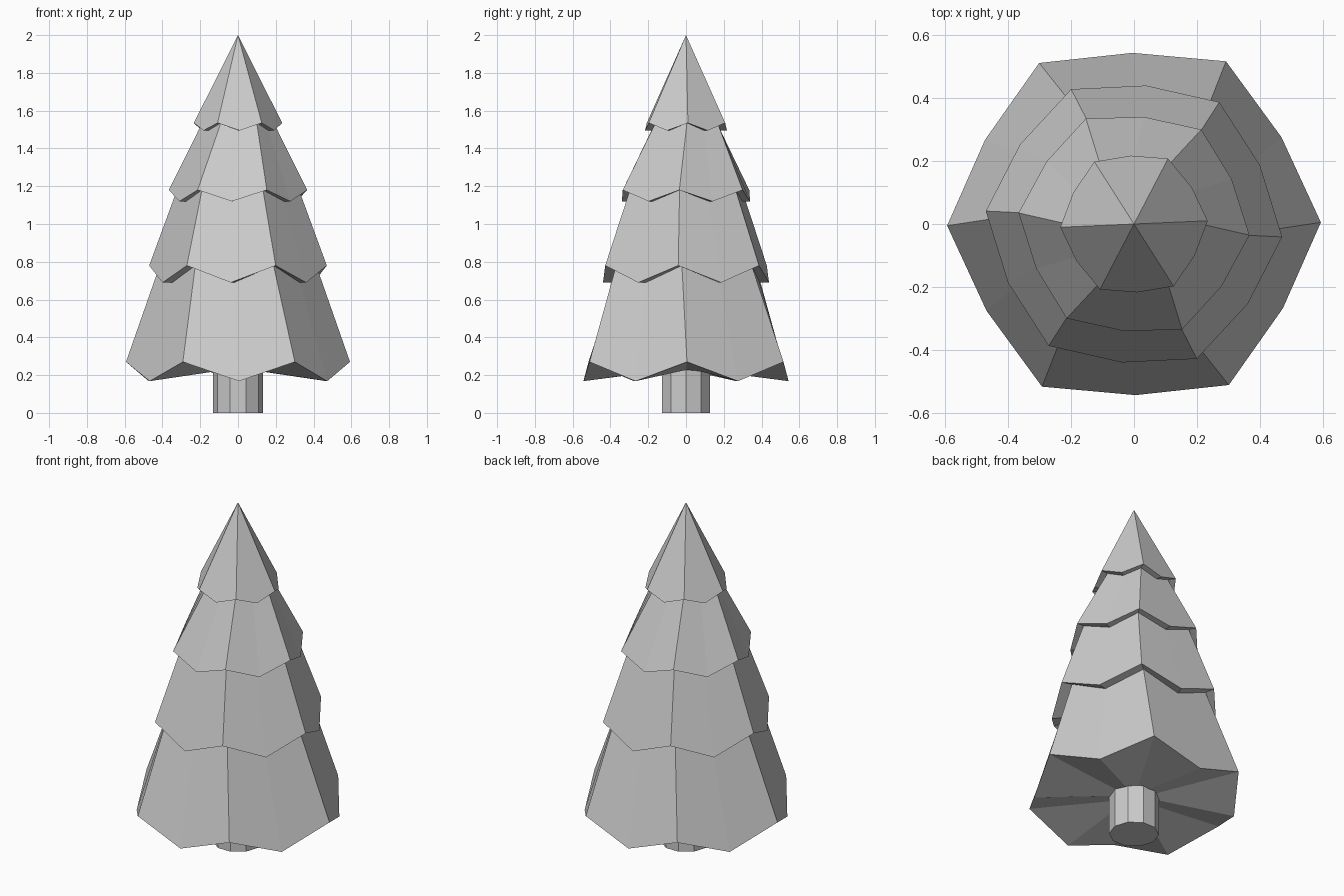
import bpy, bmesh
from math import cos, sin, radians

if "Cube" in bpy.data.objects:
    bpy.data.objects.remove(bpy.data.objects["Cube"])


def finish(bm, name):
    bmesh.ops.recalc_face_normals(bm, faces=bm.faces)
    mesh = bpy.data.meshes.new(name)
    bm.to_mesh(mesh)
    bm.free()
    obj = bpy.data.objects.new(name, mesh)
    bpy.context.collection.objects.link(obj)
    return obj


def ring(bm, twist, r_corner, z_corner, r_mid, z_mid):
    """Zigzag hexagon: six high corners alternating with six low side midpoints."""
    verts = []
    for i in range(12):
        r, z = (r_mid, z_mid) if i % 2 else (r_corner, z_corner)
        a = radians(30 * i + twist)
        verts.append(bm.verts.new((r * cos(a), r * sin(a), z)))
    return verts


# Foliage: one stepped shell, each tier flaring to a rim then tucking in underneath
profile = [  # twist, corner radius, corner z, midpoint radius, midpoint z
    (2.5, 0.234, 1.535, 0.217, 1.495),
    (1.5, 0.190, 1.535, 0.183, 1.495),
    (-5.5, 0.368, 1.180, 0.341, 1.120),
    (-6.0, 0.325, 1.180, 0.300, 1.120),
    (-5.0, 0.472, 0.780, 0.441, 0.690),
    (-3.0, 0.415, 0.780, 0.390, 0.690),
    (0.5, 0.593, 0.270, 0.543, 0.168),
    (0.5, 0.130, 0.228, 0.130, 0.222),
]
bm = bmesh.new()
rings = [ring(bm, *p) for p in profile]
apex = bm.verts.new((0, 0, 2))
for i in range(0, 12, 2):
    a, b, c = rings[0][i], rings[0][i + 1], rings[0][(i + 2) % 12]
    bm.faces.new((apex, a, b, c))
for upper, lower in zip(rings, rings[1:]):
    for i in range(12):
        j = (i + 1) % 12
        bm.faces.new((upper[i], lower[i], lower[j], upper[j]))
bm.faces.new(rings[-1])
finish(bm, "foliage")

# Trunk: ten-sided post
bpy.ops.mesh.primitive_cylinder_add(vertices=10, radius=0.133, depth=0.25,
                                    location=(0, 0, 0.125), rotation=(0, 0, radians(18)))
bpy.context.object.name = "trunk"
bm = bmesh.new()
bm.from_mesh(bpy.context.object.data)
# Turn the corners so one points along x
start = min(abs(v.co.x) for v in bm.verts)
bpy.context.object.rotation_euler.z = radians(18) if start < 0.001 else 0
bm.free()
